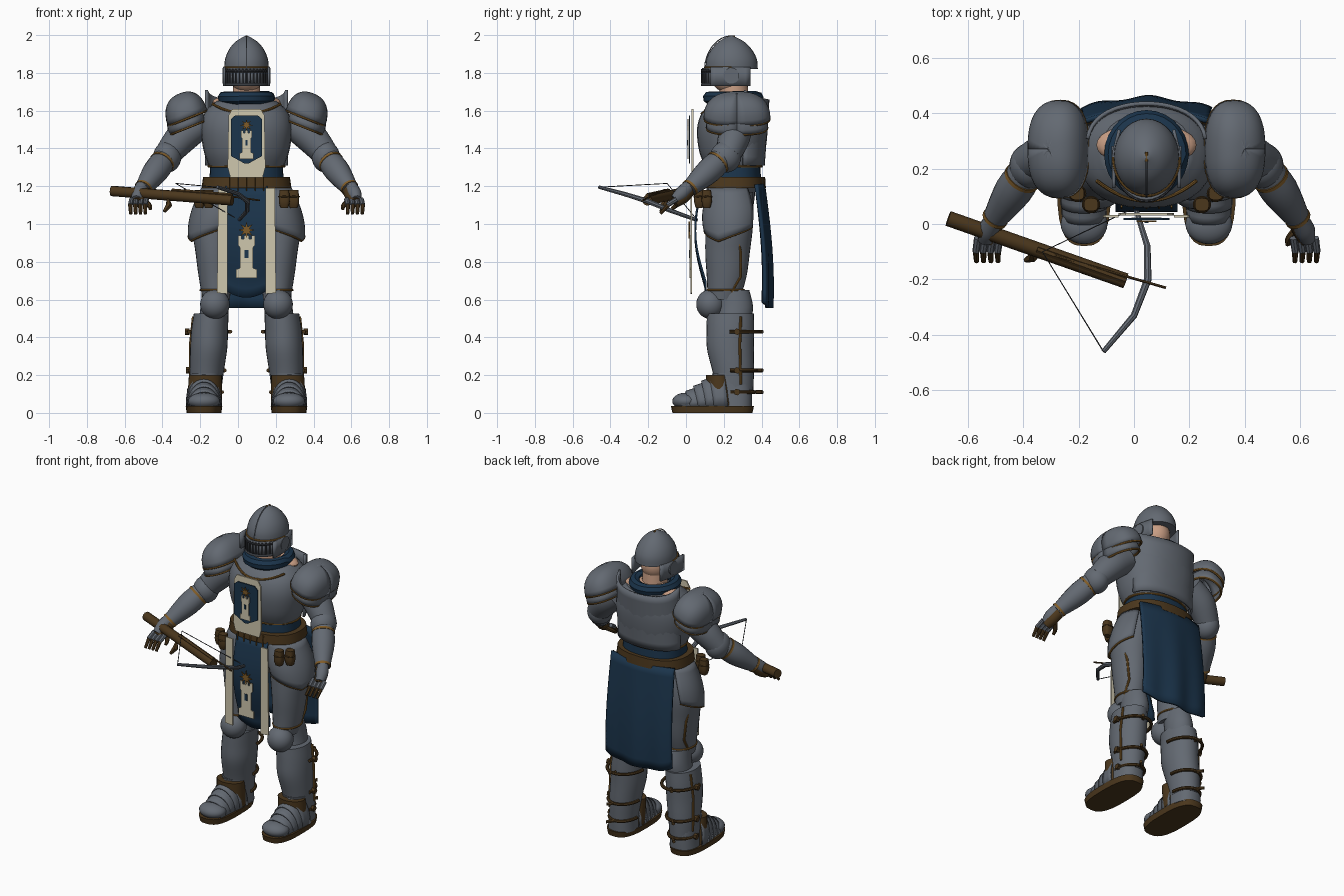
import bpy, bmesh
from math import sin, cos, pi, radians
from mathutils import Vector

cube = bpy.data.objects.get("Cube")
if cube:
    bpy.data.objects.remove(cube, do_unlink=True)

MID = 0.045          # the body stands slightly off centre


def material(name, *rgb):
    m = bpy.data.materials.new(name)
    m.use_nodes = True
    m.diffuse_color = (*rgb, 1)
    m.node_tree.nodes["Principled BSDF"].inputs["Base Color"].default_value = (*rgb, 1)
    return m


steel = material("steel", .125, .142, .168)
dark = material("dark steel", .035, .038, .045)
blue = material("navy cloth", .011, .035, .072)
brown = material("brown leather", .07, .038, .012)
gold = material("gold trim", .21, .105, .022)
cream = material("cream cloth", .62, .57, .42)
skin = material("skin", .58, .34, .23)


def build(name, rows, mat, wrap=True, loop=False, cap=True, thick=0, x0=MID):
    """Join rows of points into a surface."""
    n, k = len(rows[0]), len(rows)
    verts = [tuple(p) for row in rows for p in row]
    faces = []
    for i in range(k if loop else k - 1):
        for j in range(n if wrap else n - 1):
            a, b, j2 = i * n, (i + 1) % k * n, (j + 1) % n
            faces.append((a + j, a + j2, b + j2, b + j))
    if cap and wrap and not loop:
        faces += [tuple(range(n))[::-1], tuple(range((k - 1) * n, k * n))]
    me = bpy.data.meshes.new(name)
    me.from_pydata(verts, [], faces)
    bm = bmesh.new()
    bm.from_mesh(me)
    bmesh.ops.recalc_face_normals(bm, faces=bm.faces)
    bm.to_mesh(me)
    bm.free()
    me.materials.append(mat)
    me.shade_smooth()
    me.set_sharp_from_angle(angle=radians(40))
    ob = bpy.data.objects.new(name, me)
    ob.location.x = x0
    bpy.context.collection.objects.link(ob)
    if thick:
        mod = ob.modifiers.new("thickness", "SOLIDIFY")
        mod.thickness, mod.offset = thick, 0


def spline(rows, steps=4):
    """Pass a smooth curve through rows of numbers."""
    out = []
    for i in range(len(rows) - 1):
        a, b, c, d = (rows[min(max(i + o, 0), len(rows) - 1)] for o in (-1, 0, 1, 2))
        for s in range(steps):
            t = s / steps
            out.append([q + t / 2 * (r - p + t * (2 * p - 5 * q + 4 * r - w + t * (3 * (q - r) + w - p)))
                        for p, q, r, w in zip(a, b, c, d)])
    return out + [list(rows[-1])]


def bend(v, power):
    return abs(v) ** (2 / power) * (1 if v > 0 else -1)


def loft(name, rings, mat, power=2, seg=28, steps=4):
    """Stack rounded rings given as z, x, y, x radius, y radius."""
    turn = [2 * pi * j / seg for j in range(seg)]
    rows = [[(x + rx * bend(cos(a), power), y + ry * bend(sin(a), power), z) for a in turn]
            for z, x, y, rx, ry in spline(rings, steps)]
    build(name, rows, mat)


def tube(name, pts, r, mat, seg=8, loop=False, x0=MID):
    """Sweep a circle along points; r is one radius or one per point."""
    pts = [Vector(p) for p in pts]
    k, rows, side = len(pts), [], None
    for i, p in enumerate(pts):
        a = pts[(i - 1) % k] if loop or i else p
        b = pts[(i + 1) % k] if loop or i < k - 1 else p
        d = (b - a).normalized()
        side = d.orthogonal() if side is None else side - d * side.dot(d)
        side.normalize()
        up = d.cross(side)
        rad = r[i] if isinstance(r, list) else r
        rows.append([p + rad * (side * cos(2 * pi * j / seg) + up * sin(2 * pi * j / seg)) for j in range(seg)])
    build(name, rows, mat, loop=loop, x0=x0)


def limb(name, rows, mat, seg=18):
    rows = spline(rows)
    tube(name, [q[:3] for q in rows], [q[3] for q in rows], mat, seg)


def sheet(name, f, nu, nv, mat, thick=.01):
    rows = [[f(i / nu, j / nv) for i in range(nu + 1)] for j in range(nv + 1)]
    build(name, rows, mat, wrap=False, thick=thick)


def plate(name, outline, y, mat, depth=.006):
    build(name, [[(x, y + o, z) for x, z in outline] for o in (0, depth)], mat)


def ball(name, c, r, mat):
    loft(name, [(c[2] + r[2] * sin(a), c[0], c[1], r[0] * cos(a) + .0005, r[1] * cos(a) + .0005)
                for a in [pi * (i / 14 - .5) for i in range(15)]], mat, steps=1)


def ring(name, z, x, y, rx, ry, r, mat, start=0, end=360):
    full = end - start == 360
    n = 28
    tube(name, [(x + rx * cos(a), y + ry * sin(a), z) for a in
                [radians(start + (end - start) * i / n) for i in range(n if full else n + 1)]], r, mat, loop=full)


# Head, helmet and barred visor
loft("neck", [(1.55, 0, .26, .08, .08), (1.76, 0, .25, .07, .075)], skin)
ball("head", (0, .235, 1.79), (.088, .105, .1), skin)
ball("bare_shoulders", (0, .285, 1.645), (.18, .08, .045), skin)
loft("helmet_dome", [(1.82, 0, .242, .118, .138), (1.87, 0, .242, .114, .134), (1.92, 0, .241, .095, .11),
                     (1.965, 0, .24, .058, .068), (1.998, 0, .24, .004, .005)], steel)
ring("helmet_brow_trim", 1.828, 0, .242, .119, .139, .006, gold, 180, 360)
tube("helmet_tip", [(0, .225, 1.993), (0, .26, 1.993)], .006, gold, 6)
tube("helmet_crest", [(0, .24 - .141 * cos(a), 1.826 + .17 * sin(a) ** 1.1) for a in
                      [pi / 2 * i / 8 for i in range(9)]], .003, steel)
sheet("visor_plate", lambda u, v: (.108 * cos(pi + pi * u), .225 + .134 * sin(pi + pi * u), 1.735 + .09 * v), 16, 1, steel)
ring("visor_rim", 1.737, 0, .225, .113, .14, .007, steel, 180, 360)
ring("visor_top_rim", 1.81, 0, .225, .113, .14, .007, dark, 180, 360)
for i in range(15):
    a = radians(200 + 10 * i)
    tube("visor_bar", [(.113 * cos(a), .225 + .14 * sin(a), z) for z in (1.745, 1.82)], .005, dark, 6)
for s in (-1, 1):
    sheet("cheek_guard", lambda u, v: (s * (.118 - .05 * max(0, u - .6)), .13 + .21 * u, 1.73 + .1 * v), 8, 2, steel, .012)
    tube("cheek_pivot", [(s * .115, .24, 1.785), (s * .126, .24, 1.785)], .042, steel, 18)

# Torso, collar and belt
loft("cuirass", [(1.3, 0, .25, .195, .145), (1.38, 0, .245, .225, .174), (1.5, 0, .245, .242, .187),
                 (1.59, 0, .255, .222, .17), (1.65, 0, .27, .16, .125)], steel, 2.3)
ring("cuirass_hem_trim", 1.305, 0, .25, .2, .15, .007, gold)
tube("neckline_trim", [(.18 * u, .084 + .072 * u * u, 1.585 + .05 * u * u) for u in
                       [i / 8 - 1 for i in range(17)]], .007, gold)
sheet("back_plate", lambda u, v: (.215 * sin(pi * (u - .5) * .9), .26 + (.15 + .025 * v) * cos(pi * (u - .5) * .9) ** .7,
      1.31 + v * (.35 + .05 * abs(2 * u - 1) ** 3)), 20, 8, steel, .014)
ring("cloth_collar", 1.668, 0, .25, .118, .126, .035, blue)
loft("tunic_waist", [(1.19, 0, .25, .2, .15), (1.33, 0, .25, .19, .142)], blue, 2.4)
loft("belt", [(1.19, 0, .245, .238, .178), (1.248, 0, .245, .23, .174)], brown, 2.4, steps=1)
for i in range(5):
    x = .045 * (i - 2)
    tube("belt_lace", [(x, .064, 1.245), (x, .058, 1.175)], .004, gold, 6)
loft("hips", [(1.2, 0, .24, .215, .13), (1.08, 0, .23, .23, .125), (.97, 0, .23, .15, .1)], steel)

# Cloth panels hanging from the belt
sheet("back_cape", lambda u, v: ((2 * u - 1) * (.222 + .012 * v),
      .41 + .04 * sin(v * 2) - .04 * (2 * u - 1) ** 2 + .008 * v * sin(u * 15),
      1.21 - v * (.655 - .03 * (2 * u - 1) ** 4)), 30, 12, blue, .018)
sheet("front_tabard", lambda u, v: ((2 * u - 1) * .112, .085 - .045 * sin(pi * min(1, v * 1.1)) + .02 * v,
      1.2 - v * (.59 - .04 * (2 * u - 1) ** 2)), 12, 12, blue)
for s in (-1, 1):
    plate("tabard_border", [(s * x, z) for x, z in ((.1, 1.19), (.15, 1.19), (.156, .635), (.1, .63))], .024, cream, .008)


# Emblems: cloth shield, tower and star
def mirrored(half):
    return half + [(-x, z) for x, z in half[::-1]]


def tower(name, z, h, y):
    k = h / 7
    half = [(.4, 7), (.4, 6.4), (.8, 6.4), (.8, 7), (1.4, 7), (1.4, 5.4), (1.1, 5), (1.1, 1.6), (1.7, 1.4), (1.7, 0)]
    plate(name, mirrored([(x * k, z + q * k) for x, q in half]), y, cream)
    plate(name + "_window", mirrored([(.3 * k, z + 4.6 * k), (.3 * k, z + 3.3 * k)]), y - .003, blue)


def star(name, z, y, size):
    plate(name, [((size, size * .4)[i % 2] * sin(pi * i / 8), z + (size, size * .4)[i % 2] * cos(pi * i / 8))
                 for i in range(16)], y, gold)


plate("chest_cloth", mirrored([(.075, 1.61), (.095, 1.575), (.1, 1.3), (.085, 1.245)]), .03, cream, .009)
plate("chest_shield", mirrored([(.06, 1.575), (.083, 1.555), (.083, 1.36), (.01, 1.32)]), .015, blue)
tower("chest_tower", 1.345, .15, .007)
star("chest_star", 1.523, .007, .034)
tower("tabard_tower", .715, .225, .018)
star("tabard_star", .968, .014, .045)

for s in (-1, 1):
    # Pauldrons: flared plates with a second lame underneath
    for part, r, drop, deep in (("pauldron", .108, 0, .135), ("pauldron_lame", .1, .05, .12)):
        def dome(u, v):
            a, b = 2 * pi * u, pi / 2 * v
            t, h = r * bend(cos(b), 2.4) * bend(cos(a), 2.5), deep * bend(sin(b), 2.4)
            return (s * (.312 + .93 * t + .3 * h), .27 + r / .108 * .172 * bend(cos(b), 2.4) * bend(sin(a), 2.5),
                    1.56 - drop - .37 * t + .94 * h)
        sheet(part, dome, 32, 10, steel)
        tube(part + "_trim", [dome(i / 32, 0) for i in range(32)], .007, gold, 6, True)

    # Arms and hands
    limb("upper_arm", [(s * .24, .27, 1.53, .075), (s * .34, .255, 1.46, .085), (s * .425, .22, 1.36, .068)], steel)
    ball("elbow_guard", (s * .42, .21, 1.355), (.074, .082, .083), steel)
    limb("forearm", [(s * .425, .2, 1.355, .06), (s * .48, .12, 1.28, .068), (s * .55, .015, 1.185, .043)], steel)
    for c, r in (((.448, .167, 1.325), .068), ((.545, .022, 1.192), .048)):
        p, d = Vector((s * c[0], *c[1:])), Vector((s * .1, -.15, -.14)).normalized() * .007
        tube("bracer_trim", [p - d, p + d], r, gold, 18)
    limb("glove", [(s * .54, .02, 1.185, .036), (s * .562, -.02, 1.143, .037), (s * .575, -.06, 1.113, .028)], brown, 12)
    limb("hand_plate", [(s * .552, .015, 1.2, .034), (s * .572, -.025, 1.16, .037), (s * .582, -.06, 1.13, .026)], steel, 12)
    for i in range(4):
        x = .53 + .026 * i
        limb("finger", [(s * x, -.05, 1.13, .014), (s * (x + .007), -.1, 1.1, .013)], steel, 8)
        limb("fingertip", [(s * (x + .007), -.095, 1.1, .012), (s * (x + .005), -.135, 1.055, .009)], brown, 8)
    limb("thumb", [(s * .55, -.01, 1.13, .015), (s * .515, -.05, 1.1, .013), (s * .51, -.075, 1.08, .009)], brown, 8)

    # Thighs and hip plates
    loft("thigh", [(1.17, s * .12, .235, .105, .12), (1, s * .165, .23, .12, .125), (.85, s * .17, .22, .1, .118),
                   (.72, s * .165, .215, .088, .105), (.6, s * .16, .2, .072, .085)], steel)

    def tasset(u, v):
        a, r = radians(-110 + 165 * u), .11 + .035 * sin(2.3 * v)
        return (s * (.125 + .045 * v + r * cos(a)), .235 + r * sin(a), 1.19 - v * (.28 - .07 * abs(2 * u - 1)))
    sheet("hip_plate", tasset, 16, 7, steel)
    tube("hip_plate_trim", [tasset(i / 16, 1) for i in range(17)], .006, gold)
    tube("thigh_trim", [(s * .262, .27, .93), (s * .25, .29, .85), (s * .235, .29, .72), (s * .228, .24, .64)], .007, gold)
    ball("knee_cap", (s * .167, .13, .575), (.078, .075, .078), steel)
    ring("knee_trim", .65, s * .163, .21, .08, .096, .006, gold)
    loft("knee_joint", [(.65, s * .165, .245, .066, .09), (.56, s * .168, .26, .075, .095), (.48, s * .18, .25, .075, .09)], steel)

    # Greaves with straps
    loft("greave", [(.525, s * .187, .235, .092, .124), (.44, s * .195, .235, .097, .126), (.34, s * .2, .235, .098, .124),
                    (.22, s * .21, .25, .09, .11), (.1, s * .215, .26, .08, .095)], steel)
    for z, x, r in ((.43, .195, .135), (.225, .208, .118), (.11, .212, .108)):
        ring("greave_strap", z, s * x, .255, r - .025, r, .01, brown, -10 if s > 0 else 0, 190 if s < 0 else 180)
        tube("buckle", [(s * (x + r - .028), .27, z), (s * (x + r - .005), .27, z)], .018, brown, 6)
        tube("strap_end", [(s * x, .37, z), (s * (x + .03), .405, z)], .01, brown, 6)
    tube("greave_seam", [(s * .282, .29, .51), (s * .298, .285, .36), (s * .298, .29, .15)], .007, gold)

    # Shoes: sole, heel and overlapping foot plates
    loft("sole", [(0, s * .225, .14, .092, .212), (.036, s * .225, .14, .097, .22)], brown, 2.8, steps=1)
    loft("heel", [(.03, s * .22, .25, .085, .1), (.12, s * .218, .25, .08, .1), (.21, s * .215, .24, .08, .1)], steel, 2.4)
    loft("ankle_leather", [(.04, s * .222, .19, .093, .08), (.2, s * .218, .17, .087, .065)], brown)
    ball("toe_cap", (s * .225, 0, .062), (.084, .072, .045), steel)
    for i in range(5):
        def lame(u, v):
            y, a = -.045 + .042 * i, pi * u
            w, h = .072 + .004 * i + .004 * v, .05 + .027 * (i + v * .5) + .012 * v
            return (s * .225 + w * cos(a), y + .075 * v + .025 * (1 - sin(a)), .035 + h * sin(a) ** .8)
        sheet("foot_plate", lame, 14, 3, steel, .008)
    # Belt pouches
    for x, y in ((.2, .07), (.25, .11)):
        loft("belt_pouch", [(1.085, s * x, y, .02, .018), (1.12, s * x, y, .029, .027), (1.18, s * x, y, .025, .023)],
             brown, 3)
        ring("pouch_strap", 1.145, s * x, y, .028, .026, .005, brown)

# Crossbow held in the right hand
tail, nose = Vector((-.67, .02, 1.175)), Vector((-.03, -.205, 1.125))
tube("crossbow_stock", [tail, nose], .028, brown, 10, x0=0)
tube("crossbow_rail", [tail.lerp(nose, .5) + Vector((0, 0, .026)), nose + Vector((0, 0, .026))], .012, brown, 6, x0=0)
tube("bolt", [tail.lerp(nose, .6) + Vector((0, 0, .036)), Vector((.115, -.23, 1.125))], .005, brown, 6, x0=0)
limbs = [(-.11, -.46, 1.195), (0, -.33, 1.16), (.05, -.2, 1.12), (.048, -.08, 1.07), (.005, .06, 1.02)]
tube("crossbow_bow", limbs, [.009, .012, .014, .012, .009], steel, 8, x0=0)
tube("bowstring", [limbs[0], (-.33, -.1, 1.215), limbs[-1]], .0025, dark, 5, x0=0)
tube("trigger", [(-.37, -.1, 1.13), (-.365, -.12, 1.1), (-.39, -.13, 1.065)], [.008, .018, .01], brown, 6, x0=0)
